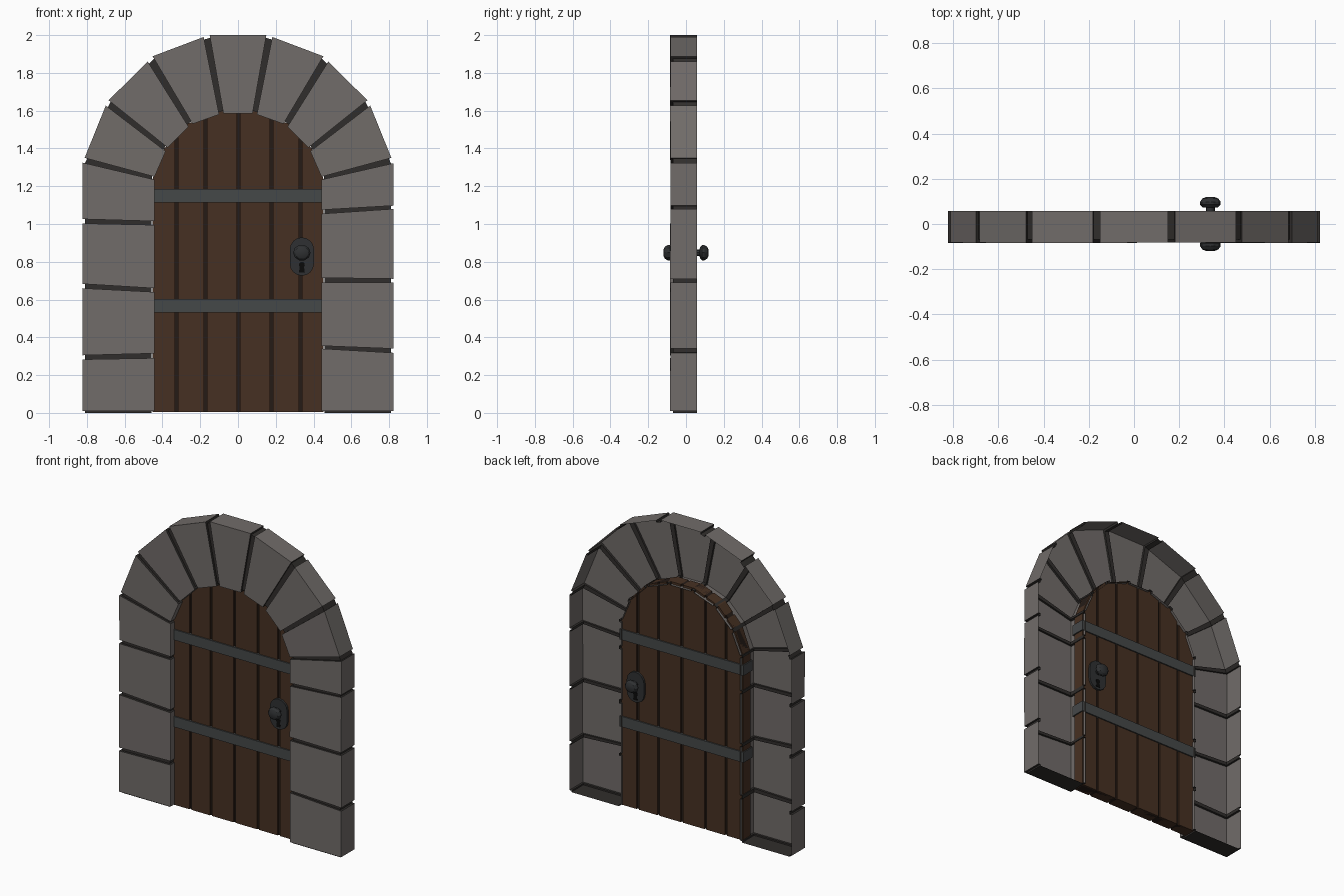
import bpy, bmesh, random
from math import pi, sin, cos
from mathutils import Vector, Matrix

if "Cube" in bpy.data.objects:
    bpy.data.objects.remove(bpy.data.objects["Cube"])

random.seed(4)


def mat(name, r, g, b):
    m = bpy.data.materials.new(name)
    m.diffuse_color = (r, g, b, 1)
    m.use_nodes = True
    m.node_tree.nodes["Principled BSDF"].inputs["Base Color"].default_value = m.diffuse_color
    return m


STONE = mat("stone_grey", .165, .15, .142)
MORTAR = mat("mortar_dark", .03, .027, .025)
WOOD = mat("wood_brown", .062, .03, .016)
WOOD_DARK = mat("wood_dark", .018, .011, .008)
IRON = mat("iron_grey", .06, .065, .066)
BLACK = mat("iron_black", .028, .03, .032)
HOLE = mat("keyhole_black", .003, .003, .003)


def finish(bm, name, *mats, normals=True):
    if normals:
        bmesh.ops.recalc_face_normals(bm, faces=bm.faces)
    me = bpy.data.meshes.new(name)
    bm.to_mesh(me)
    bm.free()
    for m in mats:
        me.materials.append(m)
    ob = bpy.data.objects.new(name, me)
    bpy.context.collection.objects.link(ob)
    return ob


def slab(name, outline, y0, y1, m):
    """Extrude an x-z outline from y0 to y1."""
    bm = bmesh.new()
    f = bm.faces.new([bm.verts.new((x, y0, z)) for x, z in outline])
    ext = bmesh.ops.extrude_face_region(bm, geom=[f])["geom"]
    for v in ext:
        if isinstance(v, bmesh.types.BMVert):
            v.co.y = y1
    return finish(bm, name, m)


def box(name, x0, x1, y0, y1, z0, z1, m):
    return slab(name, [(x0, z0), (x1, z0), (x1, z1), (x0, z1)], y0, y1, m)


# Stone surround: ends of each stone as (inner point, outer point)
def jamb(side, rows):
    return [[((side * .443, a), (side * .824, b)), ((side * .443, c), (side * .824, d))]
            for a, b, c, d in rows]


left = jamb(-1, [(.01, .01, .29, .283), (.315, .305, .64, .66),
                 (.66, .683, .995, 1.003), (1.015, 1.026, 1.235, 1.325)])
right = jamb(1, [(.01, .01, .34, .318), (.355, .34, .69, .69),
                 (.715, .71, 1.054, 1.08), (1.075, 1.097, 1.235, 1.322)])
arch = [[((-.442, 1.25), (-.812, 1.35)), ((-.383, 1.385), (-.70, 1.627))],
        [((-.373, 1.405), (-.685, 1.655)), ((-.262, 1.515), (-.478, 1.86))],
        [((-.24, 1.53), (-.452, 1.888)), ((-.10, 1.58), (-.182, 1.99))]]
key = [[((-.077, 1.585), (-.15, 2.0)), ((.077, 1.585), (.15, 2.0))]]


def flip(stone):
    return [tuple((-x, z) for x, z in end) for end in reversed(stone)]


stones = left + arch + key + [flip(s) for s in reversed(arch)] + [s[::-1] for s in reversed(right)]

FRONT, BACK, DEEP = -.083, .058, .014
bm = bmesh.new()
loops = []


def add_loop(inner, outer, recess, kind):
    i, o = Vector(inner), Vector(outer)
    d = (o - i).normalized() * recess
    i, o = i + d, o - d
    y = FRONT + recess + (random.uniform(-.002, .002) if not recess else 0)
    vs = [bm.verts.new((p.x, q, p.y)) for p, q in ((i, BACK), (i, y), (o, y), (o, BACK))]
    loops.append((vs, kind))


def ground(end):
    return [(p[0], 0) for p in end]


# open-backed shell: recessed mortar loops alternate with stone loops
add_loop(*ground(stones[0][0]), DEEP, 1)
for k, (a, b) in enumerate(stones):
    add_loop(*a, DEEP, 1)
    add_loop(*a, 0, 1)
    add_loop(*b, 0, 0)
    add_loop(*b, DEEP, 1)
add_loop(*ground(stones[-1][1]), DEEP, 1)
for (a, _), (b, kind) in zip(loops, loops[1:]):
    for j in range(3):
        bm.faces.new((a[j], b[j], b[j + 1], a[j + 1])).material_index = kind
for ring in (loops[0][0], loops[-1][0]):
    bm.faces.new(ring).material_index = 1
finish(bm, "stone_surround", STONE, MORTAR)

# Door planks under an arched top
TOP = [(-.452, 1.24), (-.39, 1.4), (-.268, 1.53), (-.09, 1.6),
       (.09, 1.6), (.268, 1.53), (.39, 1.4), (.452, 1.24)]


def top_z(x):
    for (x0, z0), (x1, z1) in zip(TOP, TOP[1:]):
        if x0 <= x <= x1:
            return z0 + (z1 - z0) * (x - x0) / (x1 - x0)


def plank(name, a, b, depth, m):
    mid = [p for p in TOP if a < p[0] < b]
    crown = [(a, top_z(a))] + mid + [(b, top_z(b))]
    slab(name, [(a, .006)] + crown + [(b, .006)], -depth, depth, m)


seams = [-.46, -.325, -.172, .003, .177, .33, .46]
for n, (a, b) in enumerate(zip(seams, seams[1:])):
    plank(f"door_plank_{n + 1}", max(a + .008, -.452), min(b - .008, .452), .04, WOOD)
plank("door_core", -.445, .445, .03, WOOD_DARK)

# Iron straps wrapped round the door
for name, z0, z1 in (("lower_strap", .532, .602), ("upper_strap", 1.115, 1.185)):
    box(name, -.46, .46, -.048, .048, z0, z1, IRON)

# Lock plate, keyhole and knob on both faces
KX, KZ = .338, .848


def arc(cx, cz, r, a0, a1, n):
    return [(cx + r * cos(a0 + (a1 - a0) * k / n), cz + r * sin(a0 + (a1 - a0) * k / n))
            for k in range(n + 1)]


plate = arc(KX, .865, .064, 0, pi, 8) + arc(KX, .79, .064, pi, 2 * pi, 8)
hole = arc(KX, .784, .016, -pi / 4, 5 * pi / 4, 8) + [(KX - .016, .742), (KX + .016, .742)]
KNOB = [(.02, .045), (.02, .072), (.034, .074), (.046, .086), (.046, .098), (.036, .112), (.02, .119)]
for side, s in (("front", -1), ("back", 1)):
    slab(f"{side}_lock_plate", plate, s * .036, s * .054, BLACK)
    slab(f"{side}_keyhole", hole, s * .05, s * .0555, HOLE)
    bm = bmesh.new()
    rings = [[bm.verts.new((KX + r * cos(k * pi / 5), s * y, KZ + r * .92 * sin(k * pi / 5)))
              for k in range(10)] for r, y in KNOB]
    for a, b in zip(rings, rings[1:]):
        for k in range(10):
            bm.faces.new((a[k], a[k - 1], b[k - 1], b[k]))
    bm.faces.new(rings[-1])
    bm.faces.new(rings[0])
    ob = finish(bm, f"{side}_knob", BLACK)
    for p in ob.data.polygons:
        p.use_smooth = True
    bpy.context.view_layer.objects.active = ob
    ob.select_set(True)
    bpy.ops.object.shade_smooth_by_angle()
    ob.select_set(False)
